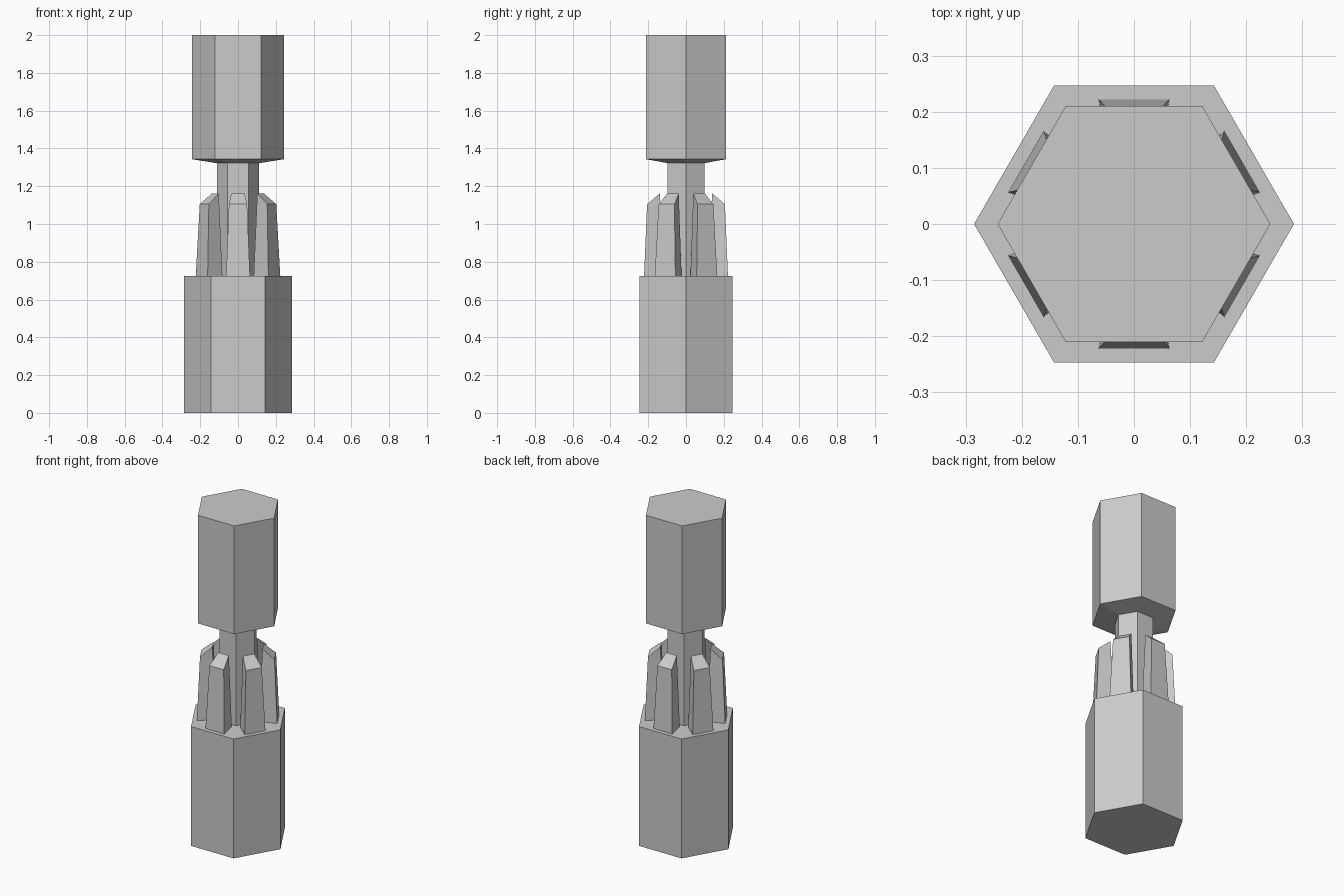
import bpy, bmesh, math
from mathutils import Matrix

if "Cube" in bpy.data.objects:
    bpy.data.objects.remove(bpy.data.objects["Cube"])


def finish(name, bm):
    bmesh.ops.recalc_face_normals(bm, faces=bm.faces)
    mesh = bpy.data.meshes.new(name)
    bm.to_mesh(mesh)
    bm.free()
    obj = bpy.data.objects.new(name, mesh)
    bpy.context.collection.objects.link(obj)
    return obj


def loft(name, rings, angle=0):
    """Skin a stack of equal-sized vertex rings and cap both ends."""
    bm = bmesh.new()
    loops = [[bm.verts.new(p) for p in ring] for ring in rings]
    n = len(loops[0])
    for a, b in zip(loops, loops[1:]):
        for i in range(n):
            j = (i + 1) % n
            bm.faces.new((a[i], a[j], b[j], b[i]))
    bm.faces.new(loops[0][::-1])
    bm.faces.new(loops[-1])
    bmesh.ops.rotate(bm, verts=bm.verts, cent=(0, 0, 0),
                     matrix=Matrix.Rotation(angle, 3, 'Z'))
    return finish(name, bm)


def hexagon(r, z):
    return [(r * math.cos(i * math.pi / 3), r * math.sin(i * math.pi / 3), z)
            for i in range(6)]


# Lower grip
loft("lower_body", [hexagon(0.285, 0), hexagon(0.285, 0.725)])

# Thin stem and upper grip with its shallow tapered underside
loft("stem", [hexagon(0.112, 0.725), hexagon(0.112, 1.325)])
loft("upper_body", [hexagon(0.112, 1.322), hexagon(0.243, 1.343), hexagon(0.243, 2)])

# Six tapered prongs around the stem, each with a sloped tip
BOTTOM = [(-0.063, -0.222, 0.725), (0.063, -0.222, 0.725),
          (0.042, -0.120, 0.725), (-0.042, -0.120, 0.725)]
TOP = [(-0.048, -0.206, 1.105), (0.048, -0.206, 1.105),
       (0.035, -0.138, 1.162), (-0.035, -0.138, 1.162)]
for k in range(6):
    loft(f"prong_{k + 1}", [BOTTOM, TOP], k * math.pi / 3)
